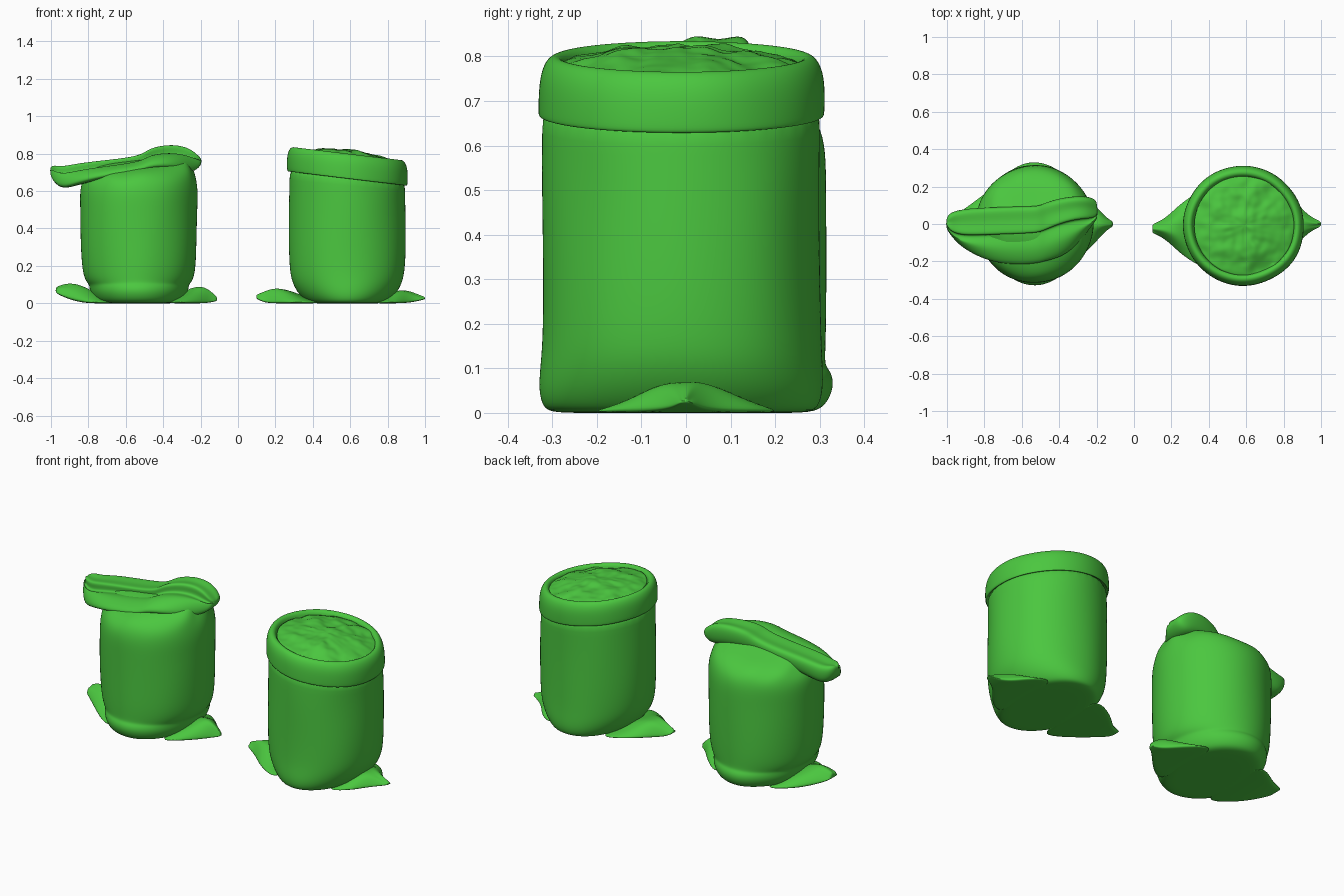
import bpy, bmesh, math
from mathutils import Vector, noise

green = bpy.data.materials.new("green_cloth")
green.diffuse_color = (0.07, 0.57, 0.05, 1)
N = 40  # sides of each sack


def loft(name, rings, levels=2, cap_end=True):
    """Skin closed rings of points, cap the ends and smooth."""
    bm = bmesh.new()
    vs = [[bm.verts.new(p) for p in r] for r in rings]
    n = len(rings[0])
    for a, b in zip(vs, vs[1:]):
        for i in range(n):
            j = (i + 1) % n
            bm.faces.new((a[i], a[j], b[j], b[i]))
    bm.faces.new(vs[0][::-1])
    if cap_end:
        bm.faces.new(vs[-1])
    bmesh.ops.recalc_face_normals(bm, faces=bm.faces)
    me = bpy.data.meshes.new(name)
    bm.to_mesh(me)
    bm.free()
    ob = bpy.data.objects.new(name, me)
    bpy.context.collection.objects.link(ob)
    me.materials.append(green)
    for p in me.polygons:
        p.use_smooth = True
    if levels:
        m = ob.modifiers.new("smooth", 'SUBSURF')
        m.levels = m.render_levels = levels
    return ob


def sack_rings(profile, cx, cy, tilt, tilt_from, gather=0, gather_from=9):
    """Elliptical rings (z, rx, ry), leaning with height, slightly uneven."""
    rings = []
    for k, (z, rx, ry) in enumerate(profile):
        lean = tilt * min(1, max(0, (z - tilt_from) / 0.2))
        ring = []
        for i in range(N):
            a = 2 * math.pi * i / N
            c, s = math.cos(a), math.sin(a)
            f = 1 + 0.02 * noise.noise(Vector((c * 1.5 + cx * 9, s * 1.5, z * 4)))
            if z > gather_from:
                f += gather * math.sin(8 * a + 1.2 * math.sin(3 * a))
            ring.append((cx + rx * c * f, cy + ry * s * f, z + lean * rx * c))
        rings.append(ring)
    return rings


def ear(name, stations, cy=0.0):
    """Pinched bottom corner; stations are (x, half width, low z, high z)."""
    rings = []
    for x, w, z0, z1 in stations:
        ring = []
        for i in range(9):
            t = -1 + i / 4
            wob = 0.006 * math.sin(7 * t + 20 * x)
            ring.append((x, cy + w * t, z0 + (z1 - z0) * (1 - t * t) + wob * (1 - t * t)))
        ring += [(x, cy + w * t, z0 - 0.001) for t in (0.6, 0, -0.6)]
        rings.append([(p[0], p[1], max(0, p[2])) for p in ring])
    return loft(name, rings)


# Open sack: body up to the cuff
CX, CY = 0.585, -0.01
open_body = [(0, 0.13, 0.2), (0, 0.2, 0.29), (0.012, 0.225, 0.312), (0.05, 0.262, 0.322),
             (0.1, 0.292, 0.32), (0.16, 0.31, 0.315), (0.3, 0.315, 0.313),
             (0.5, 0.313, 0.313), (0.64, 0.311, 0.313), (0.72, 0.308, 0.31)]
loft("open_sack_body", sack_rings(open_body, CX, CY, -0.11, 0.45))

# Rolled cuff, rounding over the rim to the inside
cuff = [(0.69, 0.305, 0.308), (0.667, 0.309, 0.312), (0.665, 0.322, 0.321), (0.68, 0.325, 0.322),
        (0.73, 0.324, 0.322), (0.765, 0.319, 0.317), (0.79, 0.308, 0.306), (0.802, 0.293, 0.29),
        (0.798, 0.277, 0.272), (0.78, 0.268, 0.262), (0.74, 0.265, 0.258)]
c = loft("open_sack_cuff", sack_rings(cuff, CX, CY, -0.12, 0.45))

# Lumpy contents
fill = []
for k in range(17):
    r = 0.285 * (1 - k / 17)
    ring = []
    for i in range(72):
        a = 2 * math.pi * i / 72
        x, y = r * math.cos(a), r * math.sin(a)
        lump = 0.016 * noise.noise(Vector((x * 11, y * 11, 3))) + 0.009 * noise.noise(Vector((x * 27, y * 27, 8)))
        z = 0.775 + 0.045 * (1 - (r / 0.285) ** 2) - 0.12 * x + lump
        ring.append((CX + 0.005 + x, CY + y, z))
    fill.append(ring)
loft("sack_contents", fill, levels=1)

# Bottom corners of the open sack
ear("open_sack_ear_left", [(0.44, 0.24, 0, 0.02), (0.37, 0.235, 0, 0.03), (0.30, 0.19, 0, 0.06),
                           (0.24, 0.14, 0, 0.083), (0.19, 0.085, 0, 0.083), (0.14, 0.045, 0.005, 0.062),
                           (0.105, 0.03, 0.022, 0.045), (0.098, 0.022, 0.028, 0.04)], -0.025)
ear("open_sack_ear_right", [(0.72, 0.24, 0, 0.02), (0.79, 0.22, 0, 0.045), (0.85, 0.165, 0, 0.075),
                            (0.90, 0.085, 0.003, 0.073), (0.95, 0.04, 0.01, 0.052),
                            (0.99, 0.02, 0.02, 0.034), (1.0, 0.01, 0.024, 0.03)])

# Closed sack: slumped base, body and gathered neck
closed_body = [(0, 0.13, 0.2), (0, 0.21, 0.28), (0.015, 0.24, 0.312), (0.06, 0.262, 0.332),
               (0.092, 0.265, 0.325), (0.105, 0.272, 0.312), (0.13, 0.292, 0.312), (0.2, 0.306, 0.315),
               (0.35, 0.312, 0.315), (0.5, 0.315, 0.315), (0.59, 0.316, 0.314), (0.65, 0.307, 0.3),
               (0.69, 0.292, 0.265), (0.718, 0.277, 0.21), (0.74, 0.265, 0.14),
               (0.76, 0.25, 0.08), (0.768, 0.2, 0.03)]
loft("closed_sack_body", sack_rings(closed_body, -0.53, 0, 0.13, 0.6, 0.025, 0.68))

# Bottom corners of the closed sack
ear("closed_sack_ear_left", [(-0.66, 0.24, 0, 0.02), (-0.73, 0.235, 0, 0.04), (-0.80, 0.18, 0, 0.08),
                             (-0.87, 0.12, 0.012, 0.105), (-0.92, 0.08, 0.03, 0.105),
                             (-0.965, 0.05, 0.05, 0.092), (-0.975, 0.035, 0.06, 0.08)])
ear("closed_sack_ear_right", [(-0.38, 0.24, 0, 0.03), (-0.31, 0.22, 0, 0.055), (-0.24, 0.15, 0, 0.085),
                              (-0.19, 0.09, 0, 0.09), (-0.15, 0.04, 0.005, 0.07),
                              (-0.12, 0.02, 0.012, 0.04), (-0.112, 0.01, 0.015, 0.03)])

# Folded mouth of the closed sack: (x, back y, crease y, front y, top z, low z)
fold = [(-1.005, 0.03, -0.005, -0.02, 0.73, 0.69), (-0.985, 0.06, -0.04, -0.055, 0.742, 0.65),
        (-0.94, 0.075, -0.06, -0.11, 0.735, 0.612), (-0.87, 0.085, -0.065, -0.16, 0.75, 0.63),
        (-0.75, 0.09, -0.06, -0.215, 0.765, 0.66), (-0.6, 0.095, -0.055, -0.225, 0.78, 0.685),
        (-0.51, 0.095, -0.05, -0.215, 0.8, 0.7), (-0.475, 0.115, -0.035, -0.205, 0.832, 0.715),
        (-0.39, 0.14, 0.0, -0.185, 0.852, 0.72), (-0.31, 0.15, 0.02, -0.125, 0.85, 0.71),
        (-0.25, 0.148, 0.025, -0.045, 0.828, 0.70), (-0.21, 0.135, 0.03, 0.01, 0.79, 0.725),
        (-0.195, 0.11, 0.05, 0.03, 0.772, 0.75)]
rings = []
for x, b, m, f, t, l in fold:
    h = t - l
    rings.append([(x, y, z) for y, z in (
        (b - 0.02, l), (b, l + 0.4 * h), (b, t - 0.12 * h), (b - 0.025, t),
        ((b + m) / 2, t - 0.12 * h), (m + 0.015, t), (m, t - 0.1 * h), (m + 0.01, t - 0.45 * h),
        (m - 0.02 * h / 0.12, t - 0.42 * h), (m * 0.55 + f * 0.45, t - 0.3 * h),
        (f * 0.85 + m * 0.15, t - 0.55 * h), (f, l + 0.2 * h), (f * 0.9 + m * 0.1, l), (m, l - 0.003))])
loft("closed_sack_folded_mouth", rings)
